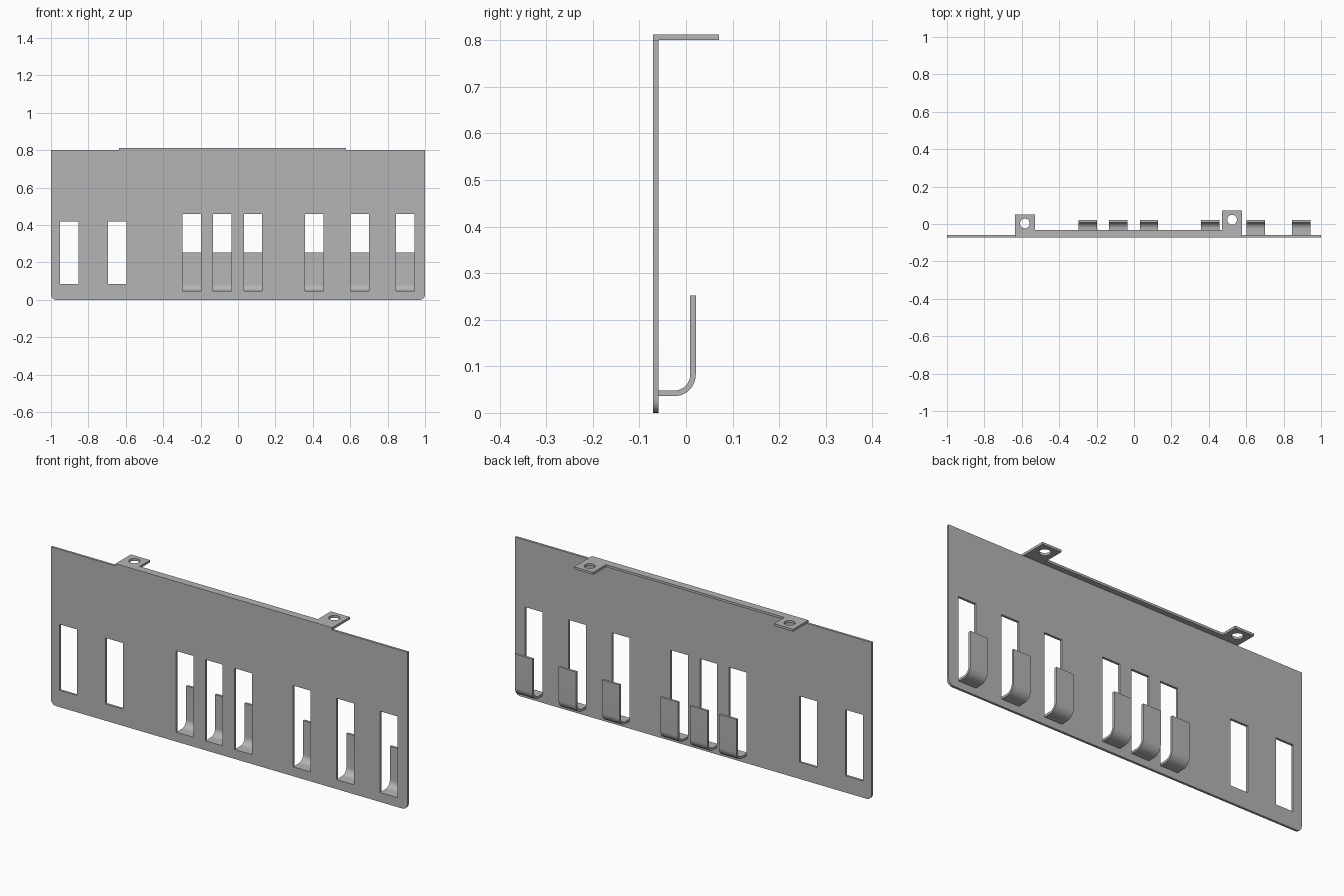
import bpy
from math import cos, sin, pi, radians
from mathutils import Matrix, Vector

cube = bpy.data.objects.get("Cube")
if cube:
    bpy.data.objects.remove(cube)

steel = bpy.data.materials.new("grey steel")
steel.use_nodes = True
GREY = (0.46, 0.46, 0.46, 1)
steel.diffuse_color = GREY
steel.node_tree.nodes["Principled BSDF"].inputs["Base Color"].default_value = GREY

T = 0.012          # sheet thickness
FRONT = -0.071     # front face of the panel
BACK = FRONT + T
HEIGHT = 0.8


def rect(x0, x1, y0, y1):
    return [(x0, y0), (x1, y0), (x1, y1), (x0, y1)]


def arc(cx, cy, r, a0, a1, n=12):
    angles = [radians(a0 + (a1 - a0) * i / n) for i in range(n + 1)]
    return [(cx + r * cos(a), cy + r * sin(a)) for a in angles]


def sheet(name, loops, thickness, u, v, centre):
    """Filled outline with holes, drawn along axes u and v, then thickened."""
    curve = bpy.data.curves.new(name, 'CURVE')
    curve.dimensions = '2D'
    curve.fill_mode = 'BOTH'
    curve.extrude = thickness / 2
    for loop in loops:
        spline = curve.splines.new('POLY')
        spline.points.add(len(loop) - 1)
        for point, (a, b) in zip(spline.points, loop):
            point.co = (a, b, 0, 1)
        spline.use_cyclic_u = True
    obj = bpy.data.objects.new(name, curve)
    bpy.context.collection.objects.link(obj)
    u, v = Vector(u), Vector(v)
    obj.matrix_world = Matrix.Translation(centre) @ Matrix((u, v, u.cross(v))).transposed().to_4x4()
    bpy.ops.object.select_all(action='DESELECT')
    obj.select_set(True)
    bpy.context.view_layer.objects.active = obj
    bpy.ops.object.convert(target='MESH')
    obj = bpy.context.object
    obj.name = name
    # weld the caps to the rim
    bpy.ops.object.mode_set(mode='EDIT')
    bpy.ops.mesh.select_all(action='SELECT')
    bpy.ops.mesh.remove_doubles(threshold=0.0001)
    bpy.ops.mesh.normals_make_consistent(inside=False)
    bpy.ops.object.mode_set(mode='OBJECT')
    obj.data.materials.clear()
    obj.data.materials.append(steel)
    bpy.ops.object.shade_smooth_by_angle(angle=radians(30))
    return obj


# Panel with rounded lower corners, plain slots and hook slots
W = 0.098
hook_x = [-0.248, -0.085, 0.08, 0.408, 0.651, 0.895]
slot_x = [-0.902, -0.646]
R = 0.028
outline = (arc(-1 + R, R, R, 180, 270, 6) + arc(1 - R, R, R, 270, 360, 6)
           + [(1, HEIGHT), (-1, HEIGHT)])
HOOK_FLOOR = 0.048
holes = [rect(x - W / 2, x + W / 2, 0.085, 0.42) for x in slot_x]
holes += [rect(x - W / 2, x + W / 2, HOOK_FLOOR, 0.46) for x in hook_x]
sheet("panel", [outline] + holes, T, (1, 0, 0), (0, 0, 1), (0, FRONT + T / 2, 0))

# Top flange with two drilled mounting tabs
L, RT, TAB, INNER = -0.637, 0.578, 0.107, -0.032
tabs = [(L, L + TAB, 0.051), (RT - TAB, RT, 0.071)]
(a0, a1, ay), (b0, b1, by) = tabs
flange = [(a0, FRONT), (b1, FRONT), (b1, by), (b0, by),
          (b0, INNER), (a1, INNER), (a1, ay), (a0, ay)]
drills = [arc((x0 + x1) / 2, y - 0.048, 0.026, 0, 352.5, 47) for x0, x1, y in tabs]
sheet("top_flange", [flange] + drills, T, (1, 0, 0), (0, 1, 0), (0, 0, HEIGHT + T / 2))

# J-shaped hooks behind the panel
OUT, TOP, BEND = 0.021, 0.252, 0.046
base = HOOK_FLOOR - T
cy, cz = OUT - BEND, base + BEND
profile = ([(BACK, base)] + arc(cy, cz, BEND, 270, 360)
           + [(OUT, TOP), (OUT - T, TOP)]
           + arc(cy, cz, BEND - T, 360, 270) + [(BACK, HOOK_FLOOR)])
for i, x in enumerate(hook_x):
    sheet(f"hook_{i + 1}", [profile], W, (0, 1, 0), (0, 0, 1), (x, 0, 0))
